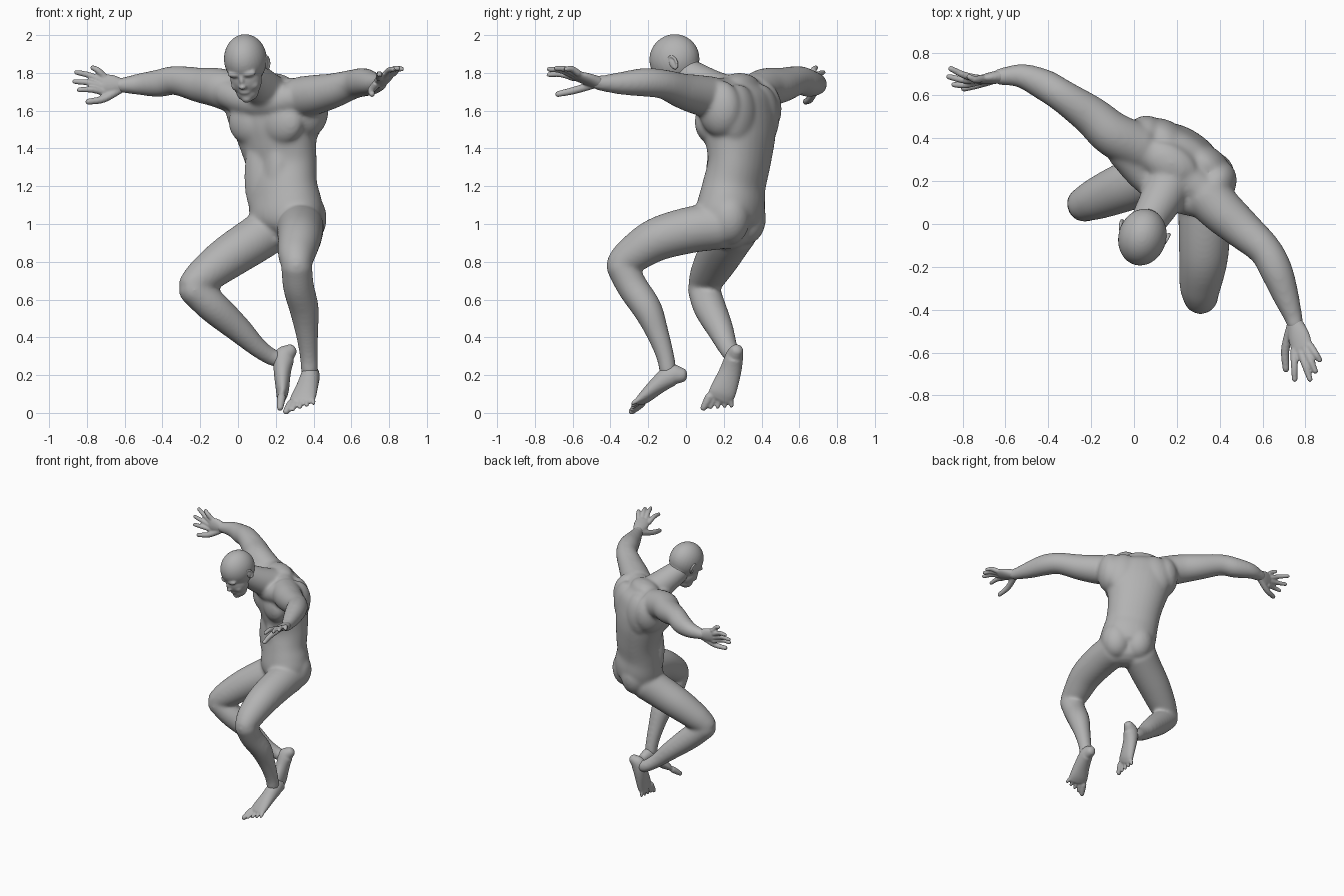
import bpy, bmesh
from math import sin, cos, pi, copysign
from mathutils import Vector, Matrix

cube = bpy.data.objects.get("Cube")
if cube:
    bpy.data.objects.remove(cube)

skin = bpy.data.materials.new("plain grey")
skin.use_nodes = True
GREY = (.45, .45, .45, 1)
skin.diffuse_color = GREY
skin.node_tree.nodes["Principled BSDF"].inputs["Base Color"].default_value = GREY

SEGMENTS = 32
STEPS = 6


def frame(side, up):
    """Rotation whose x is the left side, -y the facing and z the up direction."""
    z = Vector(up).normalized()
    x = Vector(side)
    x = (x - z * x.dot(z)).normalized()
    return Matrix((x, z.cross(x), z)).transposed()


def blob(bm, centre, radii, turn):
    m = Matrix.Translation(centre) @ turn.to_4x4() @ Matrix.Diagonal((*radii, 1))
    bmesh.ops.create_uvsphere(bm, u_segments=32, v_segments=20, radius=1, matrix=m)


def spline(keys):
    """Smooth in-between rings through the key rings."""
    pts = [Vector(k) for k in keys]
    pts = [2 * pts[0] - pts[1]] + pts + [2 * pts[-1] - pts[-2]]
    out = []
    for a, b, c, d in zip(pts, pts[1:], pts[2:], pts[3:]):
        for i in range(STEPS):
            t = i / STEPS
            out.append(b + (c - a) * (t / 2) + (2 * a - 5 * b + 4 * c - d) * (t * t / 2)
                       + (3 * b - a - 3 * c + d) * (t ** 3 / 2))
    return out + [pts[-2]]


def tube(bm, keys, side=(0, 0, 1), square=1):
    """Round-ended limb through rings of (x, y, z, width[, depth])."""
    rings = spline([k if len(k) == 5 else (*k, k[3]) for k in keys])
    mids = [Vector(r[:3]) for r in rings]
    last = len(mids) - 1
    sections = []
    for i, r in enumerate(rings):
        along = (mids[min(i + 1, last)] - mids[max(i - 1, 0)]).normalized()
        caps = [0]
        if i == 0:
            caps = [-80, -60, -35, 0]
        elif i == last:
            caps = [0, 35, 60, 80]
        for angle in caps:
            a = angle * pi / 180
            centre = mids[i] + along * (sin(a) * min(r[3], r[4]) * .8)
            sections.append((centre, along, r[3] * cos(a), r[4] * cos(a)))
    loops = []
    for centre, along, w, d in sections:
        m = frame(side, along)
        loop = []
        for j in range(SEGMENTS):
            c, s = cos(2 * pi * j / SEGMENTS), sin(2 * pi * j / SEGMENTS)
            p = Vector((w * copysign(abs(c) ** square, c), d * copysign(abs(s) ** square, s), 0))
            loop.append(bm.verts.new(centre + m @ p))
        loops.append(loop)
    for lo, hi in zip(loops, loops[1:]):
        for j in range(SEGMENTS):
            k = (j + 1) % SEGMENTS
            bm.faces.new((lo[j], lo[k], hi[k], hi[j]))
    bm.faces.new(loops[0][::-1])
    bm.faces.new(loops[-1])


def digit(bm, base, tip, r, lift=(0, 0, 0)):
    base, tip = Vector(base), Vector(tip)
    mid = (base + tip) / 2 + Vector(lift)
    tube(bm, [(*base, r * 1.1), (*mid, r), (*tip.lerp(mid, .1), r * .8)], (.3, .2, 1))


def finish(bm, name, voxel, rounds):
    bmesh.ops.recalc_face_normals(bm, faces=bm.faces)
    mesh = bpy.data.meshes.new(name)
    bm.to_mesh(mesh)
    bm.free()
    mesh.materials.append(skin)
    ob = bpy.data.objects.new(name, mesh)
    bpy.context.collection.objects.link(ob)
    fuse = ob.modifiers.new("fuse", 'REMESH')
    fuse.mode = 'VOXEL'
    fuse.voxel_size = voxel
    fuse.use_smooth_shade = True
    soft = ob.modifiers.new("soften", 'SMOOTH')
    soft.factor = .5
    soft.iterations = rounds


body = bmesh.new()

# Torso, turned towards its right
LEFT = Vector((.85, -.53, 0))
chest = frame(LEFT, (0, 0, 1))
tube(body, [(.26, .22, .96, .14, .12), (.26, .22, 1.02, .195, .16), (.25, .24, 1.1, .2, .165),
            (.235, .255, 1.2, .192, .152), (.23, .28, 1.32, .197, .148), (.21, .285, 1.45, .22, .165),
            (.19, .28, 1.56, .245, .17), (.175, .285, 1.66, .235, .15), (.17, .28, 1.72, .15, .1)],
     LEFT, .94)

# Paired muscles: chest, upper back, armpit, belly; sideways, backwards, height, then radii
spot = Vector((.2, .275, 0))
for s in (-1, 1):
    for x, y, z, radii in ((.095, -.1, 1.54, (.13, .075, .12)),
                           (.11, .07, 1.57, (.13, .09, .17)),
                           (.2, .015, 1.61, (.095, .12, .15)),
                           (.06, -.1, 1.25, (.07, .045, .2))):
        blob(body, spot + chest @ Vector((s * x, y, z)), radii, chest)
    blob(body, Vector((.26, .22, 1.03)) + chest @ Vector((s * .08, .06, 0)), (.11, .11, .14), chest)

# Shoulder girdle, collarbones and neck
tube(body, [(-.06, .385, 1.705, .085), (.02, .35, 1.69, .09), (.16, .29, 1.685, .095),
            (.29, .18, 1.69, .085), (.36, .13, 1.69, .08)])
tube(body, [(-.05, .34, 1.69, .08), (.06, .22, 1.65, .08), (.2, .135, 1.65, .08), (.36, .1, 1.685, .08)])
tube(body, [(.2, .28, 1.64, .13), (.14, .14, 1.71, .105), (.06, 0, 1.8, .082)], LEFT)

# Arms
tube(body, [(.02, .36, 1.68, .11), (-.1, .42, 1.72, .105), (-.2, .505, 1.735, .093), (-.33, .595, 1.76, .077),
            (-.42, .65, 1.745, .073), (-.52, .69, 1.74, .058), (-.6, .69, 1.735, .043),
            (-.63, .687, 1.735, .04)])
tube(body, [(.33, .14, 1.67, .11), (.41, .06, 1.685, .105), (.5, -.02, 1.705, .093), (.61, -.12, 1.74, .078),
            (.665, -.22, 1.75, .076), (.71, -.34, 1.745, .061), (.745, -.44, 1.745, .043),
            (.753, -.47, 1.75, .04)])

# Legs
tube(body, [(.33, .18, .99, .125), (.33, .03, .97, .123), (.325, -.15, .92, .115), (.31, -.28, .84, .099),
            (.31, -.345, .79, .082)], (1, 0, 0))
tube(body, [(.31, -.345, .785, .082), (.32, -.285, .67, .082), (.35, -.205, .55, .078),
            (.365, -.15, .42, .06), (.375, -.11, .3, .048), (.378, -.095, .22, .046)], (1, 0, 0))
tube(body, [(.17, .26, .97, .125), (.08, .22, .91, .122), (-.05, .17, .825, .115), (-.17, .12, .735, .099),
            (-.24, .09, .675, .081)], (0, 1, 0))
tube(body, [(-.24, .09, .66, .083), (-.13, .125, .56, .086), (0, .18, .445, .071), (.1, .22, .35, .053),
            (.17, .25, .3, .046), (.21, .255, .285, .044)], (0, 1, 0))
finish(body, "body", .01, 18)

# Head, bowed forward
skull = frame((.96, -.25, 0), (-.17, -.4, .88))
crown = Vector((.037, -.07, 1.868))


def on_head(x, y, z):
    return crown + skull @ Vector((x, y, z))


head = bmesh.new()
for spot_on, radii in (((0, .01, 0), (.112, .135, .132)), ((0, -.045, -.09), (.083, .081, .1)),
                       ((0, -.06, -.155), (.061, .058, .053)), ((0, -.095, -.178), (.03, .027, .025)),
                       ((0, -.122, -.07), (.014, .018, .036)), ((0, -.129, -.095), (.021, .021, .015)),
                       ((0, -.112, -.134), (.03, .014, .014)), ((0, .045, -.1), (.075, .08, .1))):
    blob(head, on_head(*spot_on), radii, skull)
for s in (-1, 1):
    blob(head, on_head(s * .034, -.1, -.03), (.045, .027, .02), skull)
    blob(head, on_head(s * .043, -.078, -.108), (.033, .033, .03), skull)
finish(head, "head", .0065, 8)

# Ears: a shell with a raised rim
for s, name in ((1, "left_ear"), (-1, "right_ear")):
    ear = bmesh.new()
    blob(ear, on_head(s * .104, .02, -.035), (.011, .022, .034), skull)
    rim = [on_head(s * (.109 + .007 * sin(a)), .02 + .022 * sin(a), -.032 + .034 * cos(a))
           for a in (-.9, -.2, .5, 1.2, 1.9, 2.6, 3.2)]
    tube(ear, [(*p, .0075) for p in rim], skull @ Vector((1, 0, 0)))
    finish(ear, name, .004, 3)


# Hands: palm, four fingers spread across it, and a thumb
def hand(name, wrist, knuckles, across, tips, thumb, lift):
    bm = bmesh.new()
    wrist, knuckles, across = Vector(wrist), Vector(knuckles), Vector(across)
    tube(bm, [(*wrist, .038, .032), (*wrist.lerp(knuckles, .5), .052, .028), (*knuckles, .053, .021)], across)
    for i, tip in enumerate(tips):
        digit(bm, knuckles + across * (.042 - .028 * i), tip, .0165, lift)
    digit(bm, wrist - across * .02, thumb, .02, across * -.018)
    finish(bm, name, .006, 6)


hand("right_hand", (-.62, .688, 1.735), (-.71, .675, 1.74), (0, .1, 1),
     [(-.775, .69, 1.83), (-.865, .73, 1.805), (-.875, .69, 1.755), (-.85, .65, 1.71)],
     (-.805, .63, 1.645), (0, -.01, .008))
hand("left_hand", (.753, -.465, 1.75), (.785, -.58, 1.785), (.9, .25, .3),
     [(.87, -.64, 1.82), (.85, -.695, 1.825), (.825, -.735, 1.82), (.75, -.735, 1.79)],
     (.71, -.69, 1.685), (0, 0, .012))


# Feet: heel to ball, then five toes with the big toe first
def foot(name, keys, side, tips_mid):
    bm = bmesh.new()
    side, mid = Vector(side).normalized(), Vector(tips_mid)
    tube(bm, keys, side)
    ball = Vector(keys[-1][:3])
    for i in range(5):
        reach = side * (.054 - .028 * i)
        back = (ball - mid) * (.1 * i)
        digit(bm, ball + reach, mid + reach * 1.3 + back, .0135 if i else .021)
    finish(bm, name, .006, 7)


foot("left_foot", [(.392, -.022, .2, .036, .04), (.385, -.08, .198, .048, .058), (.368, -.15, .145, .058, .046),
                   (.348, -.21, .09, .069, .034), (.337, -.24, .063, .069, .024)],
     (-1, .1, -.2), (.32, -.3, .017))
foot("right_foot", [(.278, .268, .33, .037, .037), (.245, .255, .295, .048, .056), (.235, .235, .22, .058, .046),
                    (.235, .198, .12, .07, .034), (.23, .178, .08, .068, .024)],
     (0, -1, .1), (.222, .16, .014))
